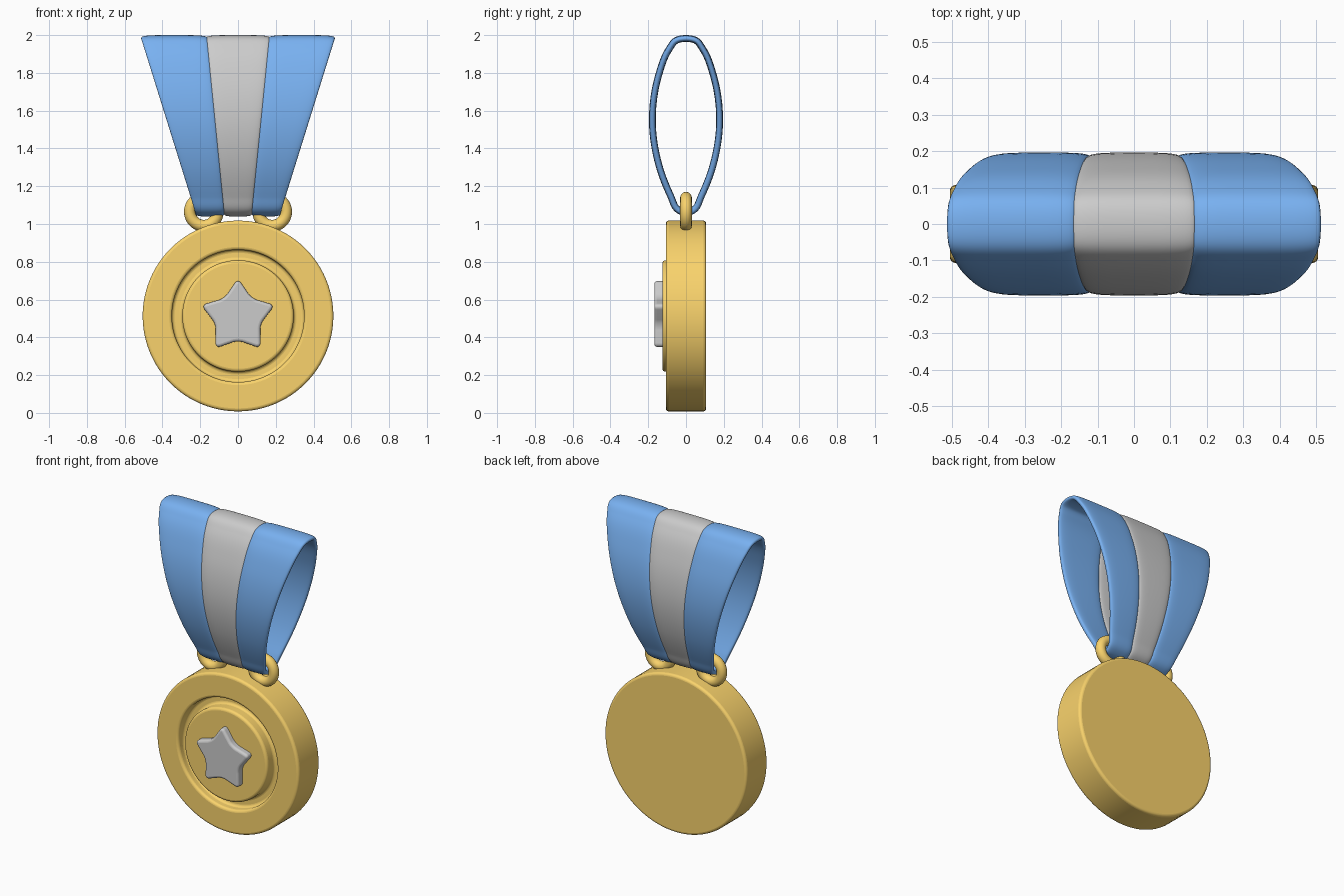
import bpy, bmesh, math
from mathutils import Vector

if "Cube" in bpy.data.objects:
    bpy.data.objects.remove(bpy.data.objects["Cube"])

CZ = 0.513  # height of the medal's centre


def material(name, rgb):
    m = bpy.data.materials.new(name)
    m.diffuse_color = (*rgb, 1)
    m.use_nodes = True
    m.node_tree.nodes["Principled BSDF"].inputs["Base Color"].default_value = m.diffuse_color
    return m


GOLD = material("gold", (0.95, 0.65, 0.15))
BLUE = material("blue", (0.19, 0.44, 0.88))
SILVER = material("pale_silver", (0.9, 0.88, 0.87))


def finish(bm, name, mat=None, bevel=0, angle=40):
    bmesh.ops.recalc_face_normals(bm, faces=bm.faces)
    me = bpy.data.meshes.new(name)
    bm.to_mesh(me)
    bm.free()
    ob = bpy.data.objects.new(name, me)
    bpy.context.collection.objects.link(ob)
    if mat:
        me.materials.append(mat)
    if bevel:
        b = ob.modifiers.new("Bevel", 'BEVEL')
        b.width, b.segments = bevel, 4
        b.limit_method, b.angle_limit = 'ANGLE', math.radians(40)
    bpy.ops.object.select_all(action='DESELECT')
    ob.select_set(True)
    bpy.context.view_layer.objects.active = ob
    bpy.ops.object.shade_smooth_by_angle(angle=math.radians(angle))
    return ob


def grid_faces(bm, rows, closed_rows):
    n, k = len(rows), len(rows[0])
    for i in range(n if closed_rows else n - 1):
        a, b = rows[i], rows[(i + 1) % n]
        for j in range(k):
            bm.faces.new((a[j], a[(j + 1) % k], b[(j + 1) % k], b[j]))


# Medal disc: lathe profile (radius, y) with a groove round a raised centre
profile = [(0.295, -0.125), (0.295, -0.05), (0.35, -0.05), (0.35, -0.107),
           (0.505, -0.107), (0.505, 0.107)]
bm = bmesh.new()
N = 96
rows = [[bm.verts.new((r * math.cos(2 * math.pi * i / N), y,
                       CZ + r * math.sin(2 * math.pi * i / N))) for i in range(N)]
        for r, y in profile]
grid_faces(bm, rows, False)
bm.faces.new(rows[0])
bm.faces.new(rows[-1])
finish(bm, "medal_disc", GOLD, 0.016)

# Star: rounded five-point outline, extruded
bm = bmesh.new()
outline = []
for i in range(10):
    r = 0.123 if i % 2 else 0.205
    a = math.pi / 2 + i * math.pi / 5
    outline.append(bm.verts.new((r * math.cos(a), -0.11, 0.507 + r * math.sin(a))))
face = bm.faces.new(outline)
ext = bmesh.ops.extrude_face_region(bm, geom=[face])
for v in ext["geom"]:
    if isinstance(v, bmesh.types.BMVert):
        v.co.y = -0.168
corners = [e for e in bm.edges if abs(e.verts[0].co.y - e.verts[1].co.y) > 0.01]
bmesh.ops.bevel(bm, geom=corners, offset=0.03, offset_type='OFFSET', segments=6,
                profile=0.5, affect='EDGES')
finish(bm, "star", SILVER, 0.015)

# Hanging rings
for side, s in (("left", -1), ("right", 1)):
    bm = bmesh.new()
    rows = []
    for i in range(48):
        a = 2 * math.pi * i / 48
        row = []
        for j in range(16):
            b = 2 * math.pi * j / 16
            r = 0.074 + 0.031 * math.cos(b)
            row.append(bm.verts.new((s * 0.181 + r * math.cos(a), 0.031 * math.sin(b),
                                     1.065 + r * math.sin(a))))
        rows.append(row)
    grid_faces(bm, rows, True)
    finish(bm, side + "_ring", GOLD)

# Ribbon: closed side-view loop (y, z), smoothed, swept with a pillowy section
half = [(0.0, 1.058), (0.045, 1.078), (0.082, 1.15), (0.143, 1.31), (0.178, 1.55),
        (0.147, 1.78), (0.09, 1.925), (0.055, 1.97), (0.0, 1.982)]
ctrl = [Vector(p) for p in half + [(-y, z) for y, z in half[-2:0:-1]]]
path = []
for i in range(len(ctrl)):
    p0, p1, p2, p3 = (ctrl[(i + k) % len(ctrl)] for k in (-1, 0, 1, 2))
    # tangents scaled by chord length keep uneven spacing smooth
    d0, d1, d2 = (p1 - p0).length, (p2 - p1).length, (p3 - p2).length
    t1 = ((p1 - p0) / d0 * d1 + (p2 - p1) / d1 * d0) / (d0 + d1) * d1
    t2 = ((p2 - p1) / d1 * d2 + (p3 - p2) / d2 * d1) / (d1 + d2) * d1
    for k in range(8):
        t = k / 8
        path.append((2*t**3 - 3*t**2 + 1) * p1 + (t**3 - 2*t**2 + t) * t1
                    + (3*t**2 - 2*t**3) * p2 + (t**3 - t**2) * t2)


def power(c, e):
    return math.copysign(abs(c) ** e, c)


def strip(name, u0, u1, mat):
    bm = bmesh.new()
    rows = []
    for i, p in enumerate(path):
        tan = (path[(i + 1) % len(path)] - path[i - 1]).normalized()
        nrm = Vector((tan.y, -tan.x))
        width = 0.222 + 0.29 * (p.y - 1.05) / 0.93
        row = []
        for j in range(32):
            a = 2 * math.pi * j / 32
            u = (u0 + u1) / 2 + (u1 - u0) / 2 * power(math.cos(a), 0.55)
            q = p + nrm * 0.018 * power(math.sin(a), 0.55)
            row.append(bm.verts.new((u * width, q.x, q.y)))
        rows.append(row)
    grid_faces(bm, rows, True)
    finish(bm, name, mat, angle=80)


strip("left_ribbon_stripe", -1, -0.315, BLUE)
strip("centre_ribbon_stripe", -0.33, 0.33, None)
strip("right_ribbon_stripe", 0.315, 1, BLUE)
